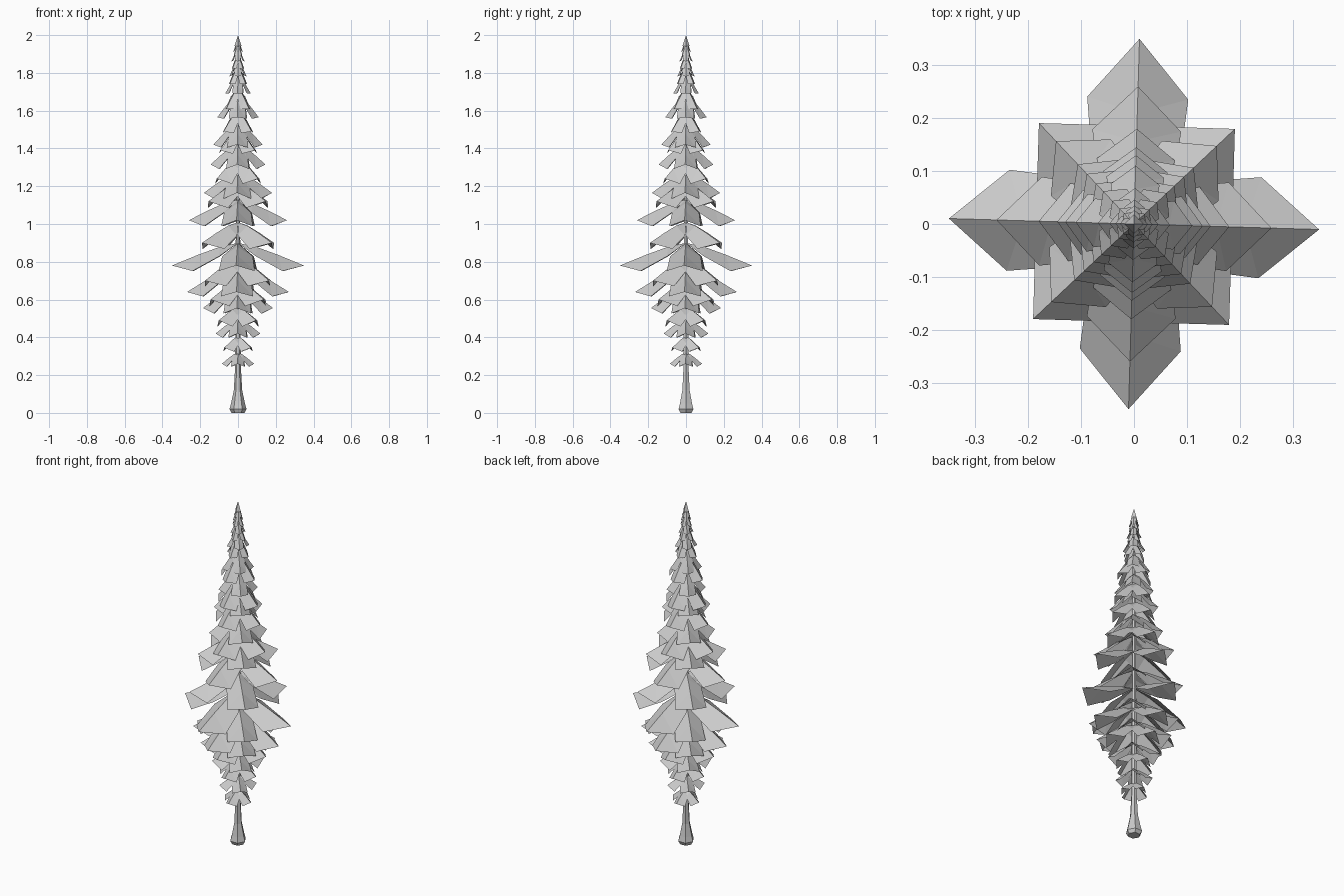
import bpy, bmesh
from math import sin, cos, pi, radians

if "Cube" in bpy.data.objects:
    bpy.data.objects.remove(bpy.data.objects["Cube"])


def make_object(name, bm):
    bmesh.ops.recalc_face_normals(bm, faces=bm.faces)
    mesh = bpy.data.meshes.new(name)
    bm.to_mesh(mesh)
    bm.free()
    obj = bpy.data.objects.new(name, mesh)
    bpy.context.collection.objects.link(obj)


# trunk: six-sided lathe with flared foot
bm = bmesh.new()
rings = []
for r, z in [(.034, 0), (.045, .02), (.037, .05), (.022, .12), (.015, .25), (.012, .9), (.006, 1.9)]:
    rings.append([bm.verts.new((r * cos(i * pi / 3), r * sin(i * pi / 3), z)) for i in range(6)])
for a, b in zip(rings, rings[1:]):
    for i in range(6):
        j = (i + 1) % 6
        bm.faces.new((a[i], a[j], b[j], b[i]))
bm.faces.new(rings[0])
bm.faces.new(rings[-1])
make_object("trunk", bm)


# one drooping branch: folded sheet with a raised ridge and pointed tip
def branch(bm, angle, r, z, drop):
    hw = min(.42 * r, .05 + .13 * r)
    fold = min(.05, .3 * r)
    c, s = cos(angle), sin(angle)

    def v(x, y, h):
        return bm.verts.new((x * c - y * s, x * s + y * c, z + h))

    root = v(0, 0, drop)
    mid = v(.28 * r, 0, drop * .82)
    bend = v(.6 * r, 0, drop * .48)
    tip = v(r, 0, 0)
    for side in (-1, 1):
        inner = v(.28 * r, side * hw * .85, drop * .82 - fold)
        shoulder = v(.68 * r, side * hw, drop * .28 - fold * 1.25)
        for f in ((root, mid, inner), (mid, bend, shoulder, inner), (bend, tip, shoulder)):
            bm.faces.new(f)


# tiers of four branches: (tip radius, tip height, drop from root to tip)
straight = [(.085, .26, .06), (.118, .42, .08), (.185, .555, .12), (.27, .64, .14),
            (.35, .78, .12), (.26, 1.02, .11), (.18, 1.165, .11), (.145, 1.315, .11),
            (.13, 1.42, .12), (.11, 1.565, .12), (.068, 1.69, .10), (.046, 1.78, .09),
            (.035, 1.86, .07), (.026, 1.91, .06)]
diagonal = [(.10, .345, .06), (.14, .49, .07), (.20, .60, .10), (.24, .70, .12),
            (.262, .90, .11), (.215, 1.12, .10), (.155, 1.24, .11), (.13, 1.39, .11),
            (.105, 1.49, .11), (.085, 1.61, .11), (.06, 1.74, .09), (.04, 1.82, .07),
            (.028, 1.89, .06)]
for name, tiers, start in (("straight_branches", straight, 0), ("diagonal_branches", diagonal, pi / 4)):
    bm = bmesh.new()
    for r, z, drop in tiers:
        for k in range(4):
            branch(bm, start + k * pi / 2 - radians(1.7), r, z, drop)
    make_object(name, bm)

# pointed top
bm = bmesh.new()
apex = bm.verts.new((0, 0, 2.0))
low = bm.verts.new((0, 0, 1.9))
ring = [bm.verts.new((.018 * cos(i * pi / 2), .018 * sin(i * pi / 2), 1.945)) for i in range(4)]
for i in range(4):
    j = (i + 1) % 4
    bm.faces.new((ring[i], ring[j], apex))
    bm.faces.new((ring[j], ring[i], low))
make_object("tree_top", bm)
